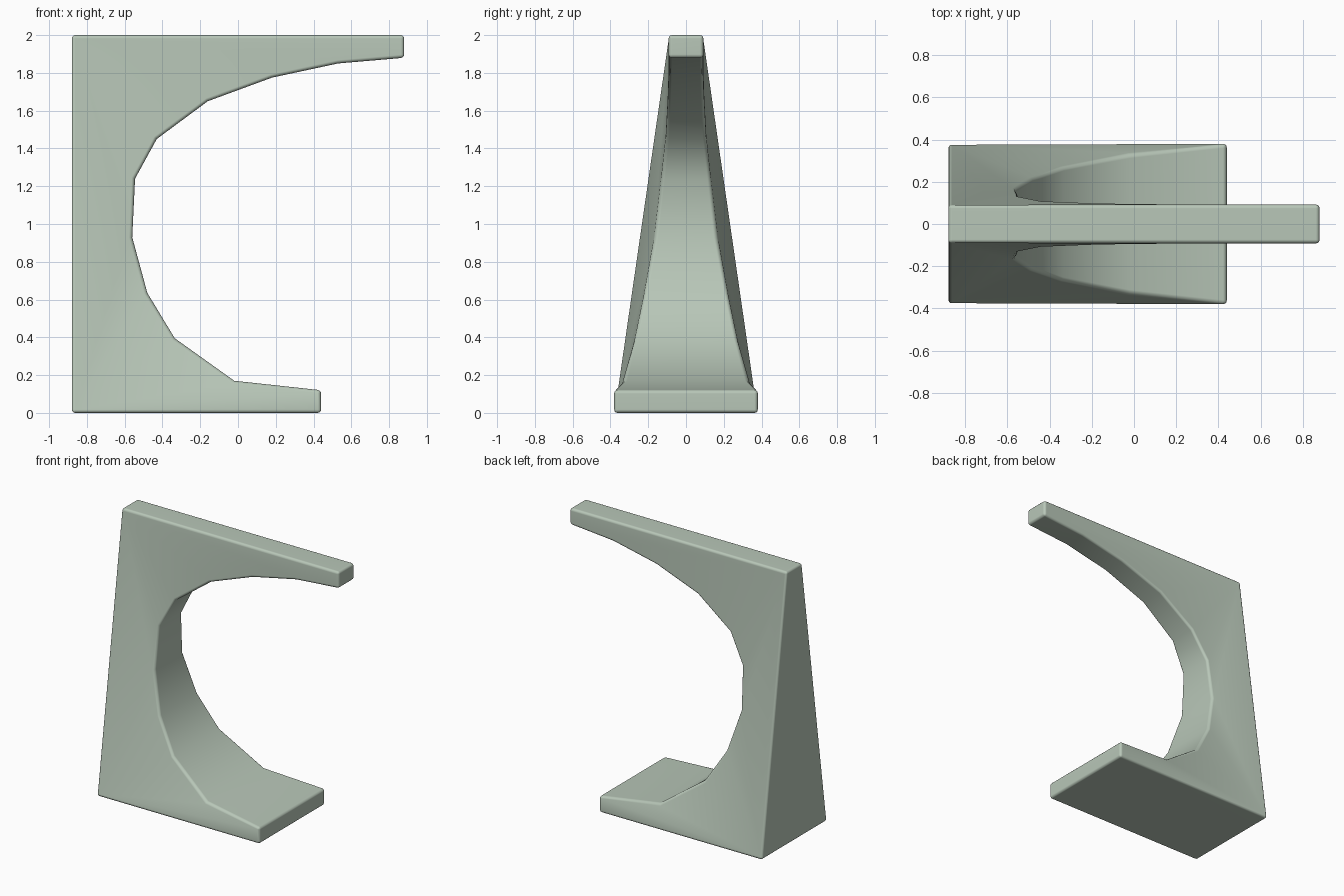
import bpy, bmesh, math

if "Cube" in bpy.data.objects:
    bpy.data.objects.remove(bpy.data.objects["Cube"], do_unlink=True)

sage = bpy.data.materials.new("sage_green")
sage.use_nodes = True
colour = (0.48, 0.57, 0.48, 1)
sage.diffuse_color = colour
shader = sage.node_tree.nodes["Principled BSDF"]
shader.inputs["Base Color"].default_value = colour
shader.inputs["Roughness"].default_value = 0.6

# Inner curve from foot tip to arm tip: x, z, half width
inner = [(0.44, 0.12, 0.38), (-0.02, 0.17, 0.33), (-0.335, 0.395, 0.27),
         (-0.48, 0.635, 0.22), (-0.56, 0.93, 0.165), (-0.545, 1.24, 0.13),
         (-0.43, 1.45, 0.108), (-0.16, 1.65, 0.098), (0.18, 1.775, 0.093),
         (0.53, 1.85, 0.092), (0.88, 1.88, 0.092)]
# Outer corners: arm tip, back top, back bottom, foot tip
outer = [(0.88, 2, 0.092), (-0.88, 2, 0.092), (-0.88, 0, 0.38), (0.44, 0, 0.38)]
profile = inner + outer
count, n = len(profile), len(inner)
arm_tip, back_top, back_low, foot_tip = range(n, count)
middle = 4

bm = bmesh.new()
sides = [[bm.verts.new((x, s * w, z)) for x, z, w in profile] for s in (-1, 1)]

# Rim running all the way round the profile
for i in range(count):
    j = (i + 1) % count
    bm.faces.new((sides[0][i], sides[0][j], sides[1][j], sides[1][i]))

# Sculpted sides fan out from the two back corners
for v in sides:
    bm.faces.new((v[back_low], v[foot_tip], v[0]))
    for i in range(n - 1):
        corner = back_low if i < middle else back_top
        bm.faces.new((v[corner], v[i], v[i + 1]))
    bm.faces.new((v[back_top], v[back_low], v[middle]))
    bm.faces.new((v[back_top], v[n - 1], v[arm_tip]))

bmesh.ops.recalc_face_normals(bm, faces=bm.faces)

# Round off only the sharp edges
sharp = [e for e in bm.edges if e.calc_face_angle(0) > math.radians(45)]
bmesh.ops.bevel(bm, geom=sharp, offset=0.018, segments=3, profile=0.5, affect="EDGES")
mesh = bpy.data.meshes.new("c_shaped_stand")
bm.to_mesh(mesh)
bm.free()
mesh.materials.append(sage)

stand = bpy.data.objects.new("c_shaped_stand", mesh)
bpy.context.collection.objects.link(stand)
bpy.context.view_layer.objects.active = stand
stand.select_set(True)
bpy.ops.object.shade_smooth_by_angle(angle=math.radians(45))
weighted = stand.modifiers.new("weighted_normals", "WEIGHTED_NORMAL")
weighted.keep_sharp = True
